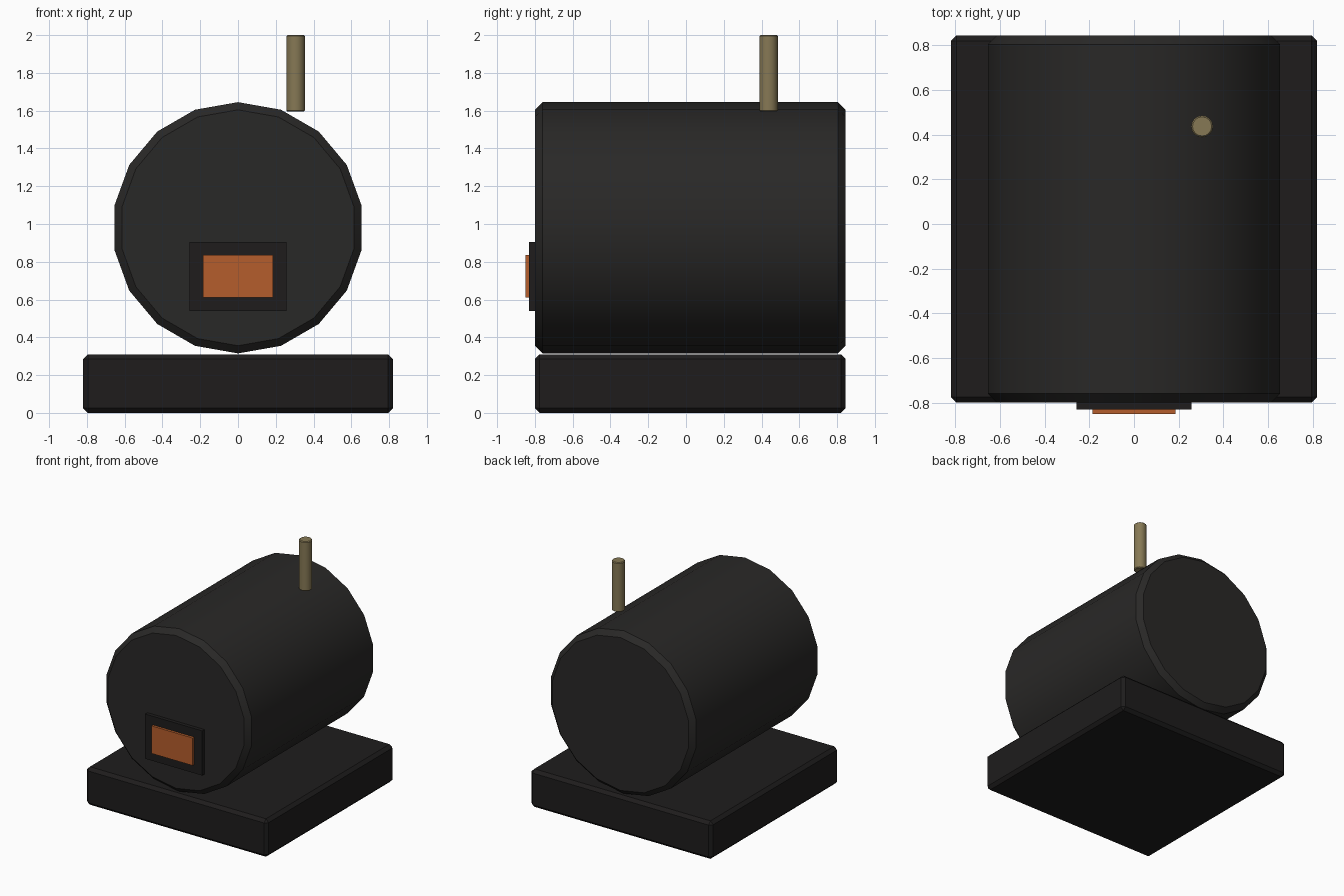
import bpy
import math

if "Cube" in bpy.data.objects:
    bpy.data.objects.remove(bpy.data.objects["Cube"])


def material(name, rgb):
    m = bpy.data.materials.new(name)
    m.diffuse_color = (*rgb, 1)
    m.use_nodes = True
    m.node_tree.nodes["Principled BSDF"].inputs["Base Color"].default_value = m.diffuse_color
    return m


dark = material("dark_iron", (0.022, 0.021, 0.020))
black = material("black_iron", (0.013, 0.012, 0.012))
ember = material("ember_orange", (0.46, 0.11, 0.025))
brass = material("dull_brass", (0.24, 0.19, 0.09))


def finish(ob, name, mat, bevel=0.0):
    ob.name = name
    ob.data.materials.append(mat)
    bpy.ops.object.transform_apply(location=False, rotation=True, scale=True)
    if bevel:
        mod = ob.modifiers.new("edge_bevel", 'BEVEL')
        mod.width = bevel
        mod.segments = 1
        mod.limit_method = 'ANGLE'
        mod.angle_limit = math.radians(40)
    return ob


def box(name, lo, hi, mat, bevel=0.0):
    centre = [(a + b) / 2 for a, b in zip(lo, hi)]
    bpy.ops.mesh.primitive_cube_add(size=1, location=centre)
    ob = bpy.context.object
    ob.scale = [b - a for a, b in zip(lo, hi)]
    return finish(ob, name, mat, bevel)


def cylinder(name, sides, radius, depth, centre, rot, mat, bevel, smooth):
    bpy.ops.mesh.primitive_cylinder_add(vertices=sides, radius=radius, depth=depth,
                                        location=centre, rotation=rot)
    ob = finish(bpy.context.object, name, mat, bevel)
    bpy.ops.object.shade_smooth_by_angle(angle=math.radians(smooth))
    return ob


# base slab
box("base", (-0.82, -0.80, 0), (0.82, 0.845, 0.31), black, 0.025)

# horizontal 18-sided drum, a corner pointing straight up
cylinder("drum", 18, 0.665, 1.645, (0, 0.0225, 0.98),
         (math.radians(90), 0, 0), dark, 0.04, 50)

# firebox door frame and glowing panel on the front
box("door_frame", (-0.257, -0.83, 0.54), (0.257, -0.77, 0.905), black)
box("glow_panel", (-0.185, -0.85, 0.61), (0.185, -0.81, 0.835), ember)

# thin pipe on top
cylinder("pipe", 16, 0.049, 0.405, (0.305, 0.437, 1.7975),
         (0, 0, 0), brass, 0.006, 30)
